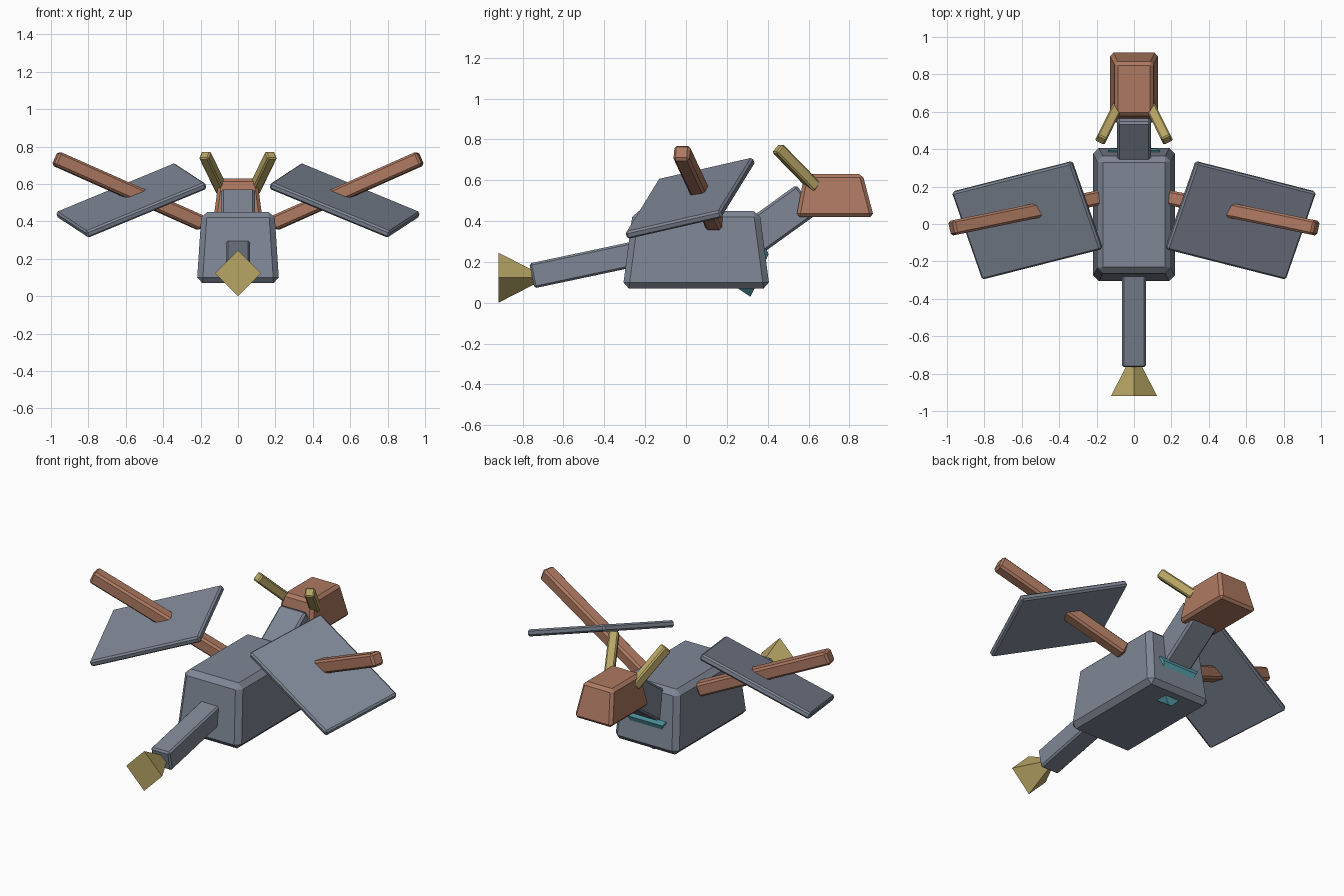
import bpy, bmesh
from mathutils import Vector, Matrix

old = bpy.data.objects.get("Cube")
if old:
    bpy.data.objects.remove(old, do_unlink=True)


def material(name, rgb):
    m = bpy.data.materials.new(name)
    m.use_nodes = True
    m.diffuse_color = (*rgb, 1)
    m.node_tree.nodes["Principled BSDF"].inputs["Base Color"].default_value = (*rgb, 1)
    return m


slate = material("slate_grey", (0.21, 0.24, 0.30))
clay = material("clay_brown", (0.42, 0.19, 0.12))
gold = material("dull_gold", (0.48, 0.38, 0.13))
teal = material("teal", (0.09, 0.34, 0.40))


def finish(bm, name, mat, chamfer=0.0):
    if chamfer:
        bmesh.ops.bevel(bm, geom=bm.edges[:], offset=chamfer, segments=1,
                        affect='EDGES', offset_type='OFFSET')
    bmesh.ops.recalc_face_normals(bm, faces=bm.faces[:])
    mesh = bpy.data.meshes.new(name)
    bm.to_mesh(mesh)
    bm.free()
    mesh.materials.append(mat)
    obj = bpy.data.objects.new(name, mesh)
    bpy.context.collection.objects.link(obj)
    return obj


def tapered_box(name, mat, bottom, top, chamfer):
    """bottom and top are (half width, back y, front y, z)."""
    bm = bmesh.new()
    bmesh.ops.create_cube(bm, size=2)
    for v in bm.verts:
        half, y0, y1, z = top if v.co.z > 0 else bottom
        v.co = (v.co.x * half, y1 if v.co.y > 0 else y0, z)
    finish(bm, name, mat, chamfer)


def block(name, mat, centre, axes, size, chamfer):
    """Box with local axes given as three unit vectors."""
    bm = bmesh.new()
    bmesh.ops.create_cube(bm, size=1)
    bmesh.ops.scale(bm, vec=size, verts=bm.verts)
    frame = Matrix(axes).transposed()
    bmesh.ops.transform(bm, matrix=Matrix.Translation(centre) @ frame.to_4x4(), verts=bm.verts)
    finish(bm, name, mat, chamfer)


def bar(name, mat, a, b, width, height, chamfer):
    a, b = Vector(a), Vector(b)
    along = (b - a).normalized()
    side = along.cross(Vector((0, 0, 1))).normalized()
    block(name, mat, (a + b) / 2, (side, along, side.cross(along)),
          (width, (b - a).length, height), chamfer)


# Body and head
tapered_box("body", slate, (0.22, -0.31, 0.41, 0.07), (0.195, -0.26, 0.36, 0.45), 0.03)
tapered_box("head", clay, (0.13, 0.54, 0.92, 0.42), (0.102, 0.58, 0.865, 0.63), 0.017)

# Neck and tail
bar("neck", slate, (0, 0.28, 0.282), (0, 0.592, 0.507), 0.18, 0.175, 0.012)
bar("tail", slate, (0, -0.755, 0.132), (0, -0.24, 0.241), 0.128, 0.124, 0.01)

# Tail tip: square pyramid standing on its corner
bm = bmesh.new()
bmesh.ops.create_cone(bm, cap_ends=True, segments=4, radius1=0.123, radius2=0.033, depth=0.175)
turn = Matrix.Rotation(-1.5708, 4, 'X')
bmesh.ops.transform(bm, matrix=Matrix.Translation((0, -0.8315, 0.123)) @ turn, verts=bm.verts)
finish(bm, "tail_tip", gold)

# Chest gem, mostly sunk into the body
bm = bmesh.new()
for x, y, z in ((0.14, 0.394, 0.265), (0.12, 0.404, 0.238), (0.1, 0.3, 0.2),
                (0.012, 0.315, 0.03), (0.05, 0.255, 0.07), (0.05, 0.335, 0.07)):
    for s in (-1, 1):
        bm.verts.new((s * x, y, z))
bmesh.ops.convex_hull(bm, input=bm.verts[:])
finish(bm, "chest_gem", teal)

# Paired horns, arms and wing plates
for s, label in ((1, "left"), (-1, "right")):
    bar(label + "_horn", gold, (s * 0.085, 0.635, 0.565), (s * 0.178, 0.448, 0.757),
        0.056, 0.056, 0.008)
    bar(label + "_arm", clay, (s * 0.19, 0.14, 0.388), (s * 0.975, -0.022, 0.737),
        0.08, 0.08, 0.012)
    span = Vector((s * 0.63, -0.16, -0.26)).normalized()
    normal = span.cross(Vector((s * 0.15, 0.465, 0.11))).normalized()
    chord = normal.cross(span)
    block(label + "_wing", slate, Vector((s * 0.57, 0.02, 0.512)), (span, chord, normal),
          (0.71, 0.505, 0.04), 0.01)
